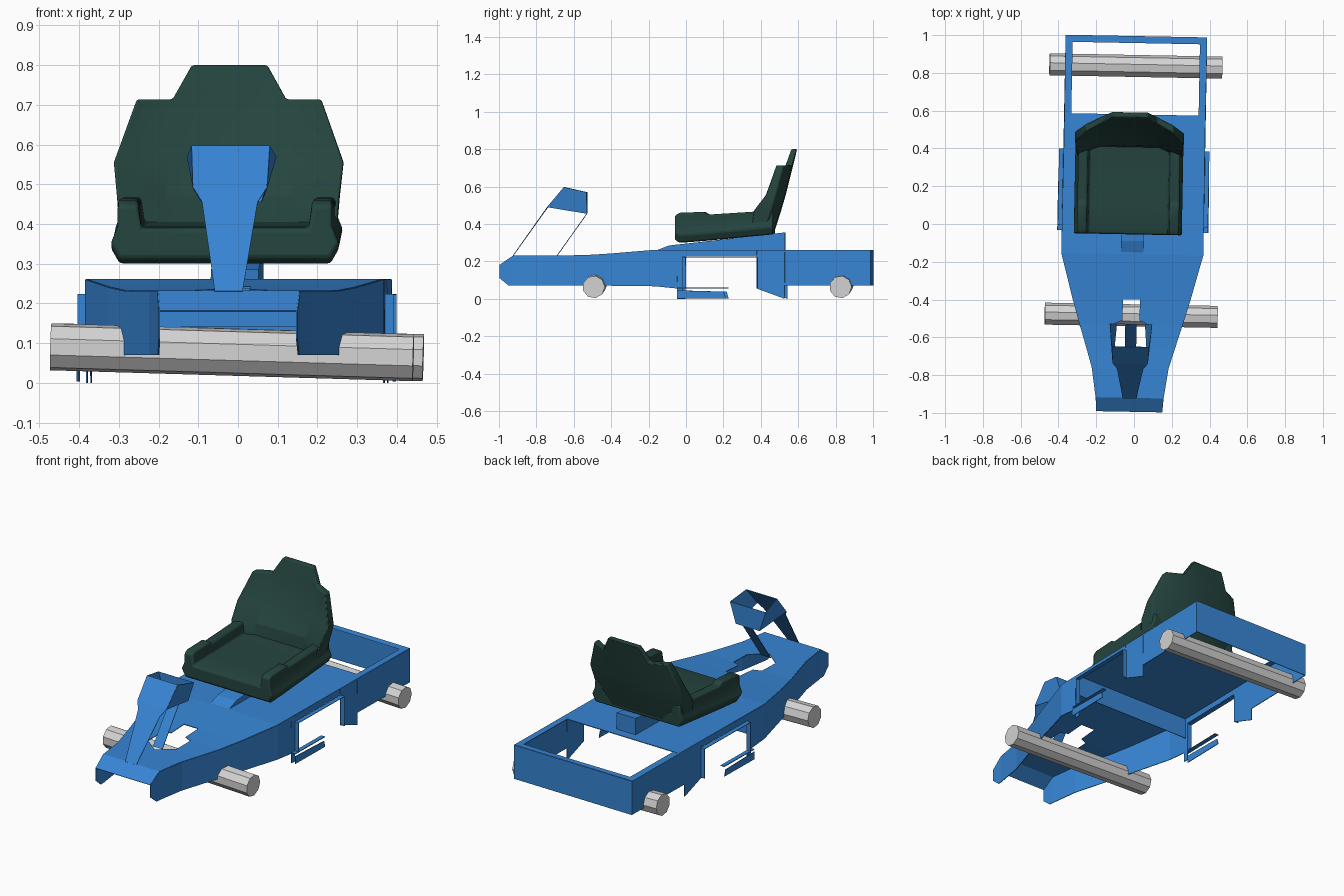
import bpy, bmesh, math
from mathutils import Matrix, Vector

if "Cube" in bpy.data.objects:
    bpy.data.objects.remove(bpy.data.objects["Cube"])

# the whole vehicle is yawed very slightly
YAW = Matrix.Translation((-0.006, 0, 0)) @ Matrix.Rotation(-0.019, 4, 'Z')


def material(name, rgb):
    m = bpy.data.materials.new(name)
    m.diffuse_color = (*rgb, 1)
    m.use_nodes = True
    m.node_tree.nodes["Principled BSDF"].inputs["Base Color"].default_value = m.diffuse_color
    return m


BLUE = material("blue_paint", (0.038, 0.235, 0.66))
GREEN = material("dark_green_seat", (0.018, 0.058, 0.049))
GREY = material("light_grey_metal", (0.66, 0.66, 0.66))


def build(name, polys, mat, thickness=0.0, matrix=Matrix()):
    """Object from polygons; a thickness turns open sheets into plates."""
    bm = bmesh.new()
    for poly in polys:
        bm.faces.new([bm.verts.new(p) for p in poly])
    bmesh.ops.remove_doubles(bm, verts=bm.verts, dist=0.0005)
    bmesh.ops.recalc_face_normals(bm, faces=bm.faces)
    bm.transform(YAW @ matrix)
    me = bpy.data.meshes.new(name)
    bm.to_mesh(me)
    bm.free()
    me.materials.append(mat)
    ob = bpy.data.objects.new(name, me)
    bpy.context.collection.objects.link(ob)
    if thickness:
        mod = ob.modifiers.new("plate", 'SOLIDIFY')
        mod.thickness, mod.offset = thickness, 0
    return ob


def mirror(polys):
    return polys + [[(-x, y, z) for x, y, z in p] for p in polys]


def smooth(ob, bevel):
    mod = ob.modifiers.new("soft_edges", 'BEVEL')
    mod.width, mod.segments = bevel, 2
    bpy.ops.object.select_all(action='DESELECT')
    ob.select_set(True)
    bpy.context.view_layer.objects.active = ob
    bpy.ops.object.shade_smooth_by_angle(angle=math.radians(40))


# chassis outline stations: y, half width, top z
OUTLINE = [(-0.993, .173, .18), (-0.92, .178, .23), (-0.76, .202, .23), (-0.65, .235, .23),
           (-0.53, .272, .232), (-0.40, .310, .24), (-0.16, .374, .26), (0.993, .373, .26)]


def at(y):
    for (a, wa, ta), (b, wb, tb) in zip(OUTLINE, OUTLINE[1:]):
        if y <= b:
            t = (y - a) / (b - a)
            return wa + t * (wb - wa), ta + t * (tb - ta)
    return OUTLINE[-1][1:]


# deck with the steering opening and the open rear bay: y, opening half width
cuts = [(-0.993, 0), (-0.92, 0), (-0.76, 0), (-0.72, 0), (-0.65, .09), (-0.53, .09), (-0.51, .045),
        (-0.40, .045), (-0.40, 0), (-0.16, 0), (0.58, 0), (0.58, .337), (0.958, .337), (0.958, 0), (0.993, 0)]
deck = []
for (a, ia), (b, ib) in zip(cuts, cuts[1:]):
    if a == b:
        continue
    (wa, ta), (wb, tb) = at(a), at(b)
    if ia == ib == 0:
        deck.append([(-wa, a, ta), (wa, a, ta), (wb, b, tb), (-wb, b, tb)])
    else:
        inner = [(ib, b, tb), (ia, a, ta)] if ia else [(ib, b, tb), (0, a, ta)]
        deck += mirror([[(wa, a, ta), (wb, b, tb)] + inner])
build("deck", deck, BLUE, 0.004)

# side walls with the window: y, bottom before, bottom after
lower = [(-0.993, .11, .11), (-0.945, .07, .07), (-0.92, .07, .07), (-0.76, .07, .07), (-0.65, .07, .07),
         (-0.53, .07, .07), (-0.40, .07, .07), (-0.16, .067, .067), (-0.04, .055, 0), (-0.01, 0, .225),
         (0.385, .225, .055), (0.535, 0, .07), (0.993, .07, .07)]
walls = []
for (a, _, za), (b, zb, _) in zip(lower, lower[1:]):
    (wa, ta), (wb, tb) = at(a), at(b)
    walls.append([(wa, a, za), (wb, b, zb), (wb, b, tb), (wa, a, ta)])
build("side_walls", mirror(walls), BLUE, 0.004)

# rear wall and cross beam under the deck
build("rear_wall", [[(-.373, .993, .07), (.373, .993, .07), (.373, .993, .26), (-.373, .993, .26)]], BLUE, 0.004)
build("cross_beam", [[(-.372, -.03, .14), (.372, -.03, .14), (.372, -.03, .258), (-.372, -.03, .258)]], BLUE, 0.004)

# window reveals and low side steps
X0, X1 = .374, .398
reveal = [[(X0, -.01, .222), (X1, -.01, .222), (X1, .39, .222), (X0, .39, .222)],
          [(X0, -.01, .055), (X1, -.01, .055), (X1, -.01, .222), (X0, -.01, .222)],
          [(X0, .39, .055), (X1, .39, .055), (X1, .39, .222), (X0, .39, .222)],
          [(X0, -.04, .058), (X1, -.04, .058), (X1, .22, .058), (X0, .22, .058)]]
build("window_reveals", mirror(reveal), BLUE, 0.004)
step = [[(X1, -.04, .003), (X1, .22, .003), (X1, .21, .038), (X1, -.04, .045)]]
build("side_steps", mirror(step), BLUE, 0.004)

# wedge that carries the seat
W = .06
side = [(-.16, .258), (-.09, .285), (.53, .355), (.53, .258)]
wedge = mirror([[(W, y, z) for y, z in side]])
wedge += [[(-W, *p), (W, *p), (W, *q), (-W, *q)] for p, q in zip(side, side[1:])]
build("seat_support", wedge, BLUE)


def strip(rows):
    """Symmetric band through rows of (half width, y, z)."""
    return [[(-a, ya, za), (a, ya, za), (b, yb, zb), (-b, yb, zb)]
            for (a, ya, za), (b, yb, zb) in zip(rows, rows[1:])]


# steering column, rear strut and steering hood
build("steering_column", strip([(.035, -.925, .23), (.07, -.765, .455), (.092, -.74, .49), (.097, -.65, .597)]),
      BLUE, 0.003)
build("steering_strut", strip([(.03, -.69, .23), (.03, -.53, .455)]), BLUE, 0.003)
hood = mirror([[(.092, -.74, .49), (.097, -.65, .597), (.112, -.53, .57), (.075, -.53, .455)]])
hood += strip([(.075, -.53, .455), (.112, -.53, .57)])
build("steering_hood", hood, BLUE, 0.003)


# axles with plain wheel ends, tilted slightly to the right
def axle(name, y):
    n, r, h = 9, .06, .457
    ring = [(r * math.cos(2 * math.pi * i / n), r * math.sin(2 * math.pi * i / n)) for i in range(n)]
    polys = [[(s, *p) for p in ring] for s in (-h, h)]
    polys += [[(-h, *p), (h, *p), (h, *q), (-h, *q)] for p, q in zip(ring, ring[1:] + ring[:1])]
    build(name, polys, GREY, 0, Matrix.Translation((0, y, .077)) @ Matrix.Rotation(.03, 4, 'Y'))


axle("front_axle", -.485)
axle("rear_axle", .835)

# seat cushion with raised arms, lofted front to back
SEAT = Matrix.Translation((-.026, 0, 0))


def section(y, low, cushion, arm):
    half = [(.265, low), (.288, low + .04), (.27, low + .085), (.27, arm), (.22, arm), (.21, cushion)]
    return [(x, y, z) for x, z in half] + [(-x, y, z) for x, z in reversed(half)]


rings = [section(-.055, .315, .385, .445), section(-.03, .30, .392, .46), section(.10, .31, .395, .465),
         section(.12, .312, .395, .45), section(.40, .338, .405, .468), section(.47, .345, .41, .468)]
cushion = []
for a, b in zip(rings, rings[1:]):
    cushion += [[a[i], a[i - 1], b[i - 1], b[i]] for i in range(12)]
for r in (rings[0], rings[-1]):
    # cap: lower body plus the two arms
    cushion += [[r[0], r[1], r[2], r[5], r[6], r[9], r[10], r[11]], r[2:6], r[6:10]]
smooth(build("seat_cushion", cushion, GREEN, 0, SEAT), .008)

# seat back: z, outer half width, inner half width, front y, back y
rows = [(.345, .27, .16, .40, .465), (.47, .28, .155, .415, .505), (.555, .289, .15, .48, .53),
        (.714, .232, .143, .535, .57), (.80, None, .095, .565, .592)]


def layer(row, k):
    z, out, inn, front, back = row
    y = back if k else front
    mid = [(-inn, y, z), (inn, y, z)]
    if out is None:
        return mid
    wing = .045 if k else .05
    return [(-out, y - wing, z)] + mid + [(out, y - wing, z)]


back = []
for k in (0, 1):
    for a, b in zip(rows, rows[1:]):
        p, q = layer(a, k), layer(b, k)
        if len(q) == 2:
            p = p[1:3]
        back += [[p[i], p[i + 1], q[i + 1], q[i]] for i in range(len(q) - 1)]
# rim joins the front and back layers along their outline
F, B = ([layer(r, k) for r in rows] for k in (0, 1))


def outline(L):
    left = [r[0] for r in L[:4]] + [L[3][1], L[4][0]]
    right = [L[4][1], L[3][2]] + [r[3] for r in reversed(L[:4])]
    return left + right + [L[0][2], L[0][1]]


f, b = outline(F), outline(B)
back += [[f[i - 1], f[i], b[i], b[i - 1]] for i in range(len(f))]
smooth(build("seat_back", back, GREEN, 0, SEAT), .006)
